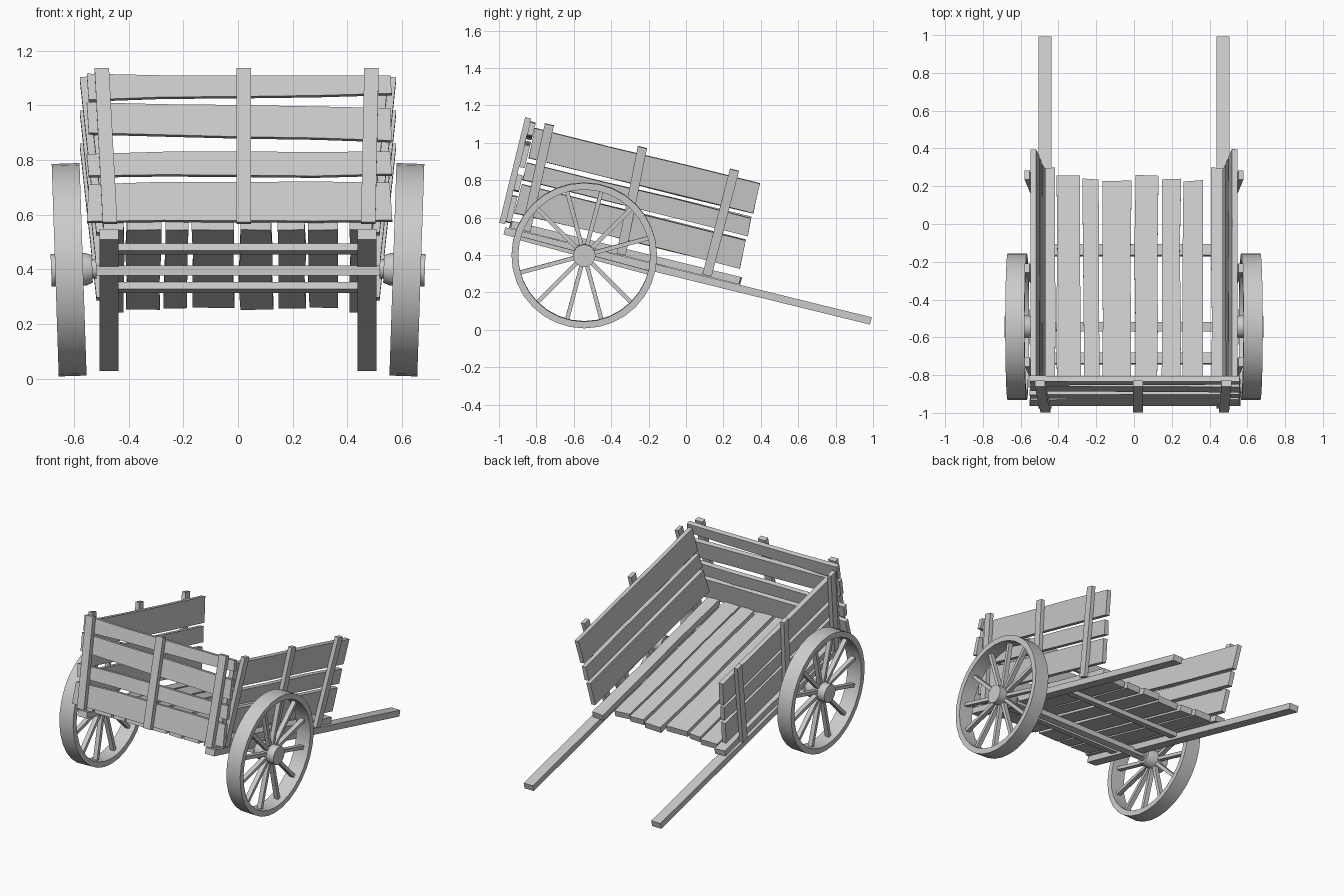
import bpy, bmesh, math, random
from mathutils import Matrix, Vector

random.seed(4)
if "Cube" in bpy.data.objects:
    bpy.data.objects.remove(bpy.data.objects["Cube"])

wood = bpy.data.materials.new("pale grey wood")
wood.use_nodes = True
GREY = (0.6, 0.6, 0.6, 1)
wood.diffuse_color = GREY
wood.node_tree.nodes["Principled BSDF"].inputs["Base Color"].default_value = GREY

# The whole bed slopes down towards the shaft tips
CART = Matrix.Translation((0, 0, 0.29)) @ Matrix.Rotation(math.radians(-13.8), 4, 'X')


def finish(name, bm, matrix, smooth=False):
    bm.transform(matrix)
    bmesh.ops.recalc_face_normals(bm, faces=bm.faces)
    mesh = bpy.data.meshes.new(name)
    bm.to_mesh(mesh)
    bm.free()
    mesh.materials.append(wood)
    ob = bpy.data.objects.new(name, mesh)
    bpy.context.collection.objects.link(ob)
    if smooth:
        bpy.ops.object.select_all(action='DESELECT')
        ob.select_set(True)
        bpy.context.view_layer.objects.active = ob
        bpy.ops.object.shade_smooth_by_angle(angle=math.radians(35))
    return ob


def axes(length, width, depth, origin=(0, 0, 0)):
    """Cart-space frame from its length, width and depth directions."""
    m = Matrix((length, width, depth)).transposed().to_4x4()
    return CART @ Matrix.Translation(origin) @ m


def board(name, frame, start, end, depth, wear=0.0, cuts=0):
    """Sawn board; start and end are (position, low edge, high edge)."""
    bm = bmesh.new()
    rings = []
    for i in range(cuts + 2):
        f = i / (cuts + 1)
        u, lo, hi = (a + (b - a) * f for a, b in zip(start, end))
        j = [random.uniform(-wear, wear) for _ in range(4)]
        skew = j[2] if f in (0, 1) else 0
        lo, hi = lo + j[0], hi + j[1]
        rings.append([bm.verts.new(p) for p in (
            (u + skew, lo, depth[0]), (u - skew, hi, depth[0]),
            (u - skew, hi, depth[1]), (u + skew, lo, depth[1]))])
    for a, b in zip(rings, rings[1:]):
        for k in range(4):
            bm.faces.new((a[k], a[k - 1], b[k - 1], b[k]))
    bm.faces.new(rings[0])
    bm.faces.new(rings[-1])
    return finish(name, bm, frame)


X, Y, Z = Vector((1, 0, 0)), Vector((0, 1, 0)), Vector((0, 0, 1))
floor = axes(Y, X, Z)
tail = axes(X, Z, Y)
upright = axes(Z, X, Y)

# Floor planks: left edge, right edge, front end
for i, (x0, x1, front) in enumerate([
        (-.49, -.415, .29), (-.41, -.283, .25), (-.27, -.185, .23), (-.165, -.015, .22),
        (.005, .125, .25), (.15, .245, .23), (.26, .37, .22), (.41, .485, .29)]):
    board(f"floor_plank_{i + 1}", floor, (-.975, x0, x1), (front, x0, x1),
          (.022, .062), .005, 2)

# Cross beams between the shafts
for name, v in (("front_cross_beam", -.145), ("rear_cross_beam", -.735)):
    board(name, floor, (v - .03, -.45, .45), (v + .03, -.45, .45), (-.005, .022))

# Tail planks: low and high edge at each end
for i, (lo0, hi0, lo1, hi1) in enumerate([
        (.047, .19, .047, .197), (.217, .305, .222, .315),
        (.377, .495, .355, .475), (.51, .60, .53, .593)]):
    board(f"tail_plank_{i + 1}", tail, (-.55, lo0, hi0), (.56, lo1, hi1),
          (-1.005, -.975), .005, 3)

# Tail posts: left edge at the bottom and top
for name, bottom, top in (("tail_post_right", -.495, -.525),
                          ("tail_post_middle", -.005, -.005),
                          ("tail_post_left", .45, .462)):
    board(name, upright, (.036, bottom, bottom + .053), (.617, top, top + .053),
          (-1.037, -1.005))

SPLAY = math.radians(6)
for side, sx in (("left", 1), ("right", -1)):
    # Shaft
    x = sx * .472
    board(f"{side}_shaft", floor, (-1.0, x - .034, x + .034), (1.018, x - .034, x + .034),
          (-.02, .02))

    # Splayed side wall of three planks and three outer posts
    up = Vector((sx * math.sin(SPLAY), 0, math.cos(SPLAY)))
    out = Vector((sx * math.cos(SPLAY), 0, -math.sin(SPLAY)))
    base = (sx * .488, 0, 0)
    wall, post = axes(Y, up, out, base), axes(up, Y, out, base)
    for i, (lo, hi) in enumerate([(.107, .262), (.288, .385), (.41, .572)]):
        board(f"{side}_side_plank_{i + 1}", wall, (-.97, lo, hi), (.268, lo, hi),
              (-.03, 0), .004, 2)
    for name, bottom, top in (("front", .109, .117), ("middle", -.364, -.39),
                              ("rear", -.888, -.902)):
        board(f"{side}_{name}_post", post, (.03, bottom - .025, bottom + .025),
              (.615, top - .025, top + .025), (0, .027))

# Axle beam
AXLE_Y, AXLE_Z = -.544, .395
bm = bmesh.new()
bmesh.ops.create_cube(bm, size=1, matrix=Matrix.Diagonal((1.06, .05, .036, 1)))
finish("axle", bm, Matrix.Translation((0, AXLE_Y, AXLE_Z)))


def lathe(name, profile, matrix, steps=32, closed=False):
    """Spin an (x, radius) profile about the x axis."""
    bm = bmesh.new()
    pts = [bm.verts.new((a, 0, r)) for a, r in profile]
    pairs = list(zip(pts, pts[1:])) + ([(pts[-1], pts[0])] if closed else [])
    edges = [bm.edges.new(p) for p in pairs]
    bmesh.ops.spin(bm, geom=pts + edges, cent=(0, 0, 0), axis=X,
                   angle=math.tau, steps=steps)
    bmesh.ops.remove_doubles(bm, verts=bm.verts, dist=1e-4)
    return finish(name, bm, matrix, True)


# Wheels, leaning slightly outwards at the top
for side, sx in (("left", 1), ("right", -1)):
    wheel = (Matrix.Translation((sx * .618, AXLE_Y, AXLE_Z + .003))
             @ Matrix.Rotation(sx * math.radians(1.9), 4, 'Y') @ Matrix.Diagonal((sx, 1, 1, 1)))
    lathe(f"{side}_wheel_rim", [(-.051, .353), (-.051, .389), (.051, .389), (.051, .353)],
          wheel, closed=True)
    lathe(f"{side}_wheel_hub", [(-.1, 0), (-.1, .035), (-.085, .035), (-.085, .05), (-.06, .06),
                                (.066, .06), (.066, 0)], wheel, 16)
    bm = bmesh.new()
    for k in range(12):
        turn = Matrix.Rotation(math.radians(15 + 30 * k), 4, 'X')
        bmesh.ops.create_cube(bm, size=1, matrix=turn @ Matrix.Translation((0, 0, .205))
                              @ Matrix.Diagonal((.03, .022, .31, 1)))
    finish(f"{side}_wheel_spokes", bm, wheel)
